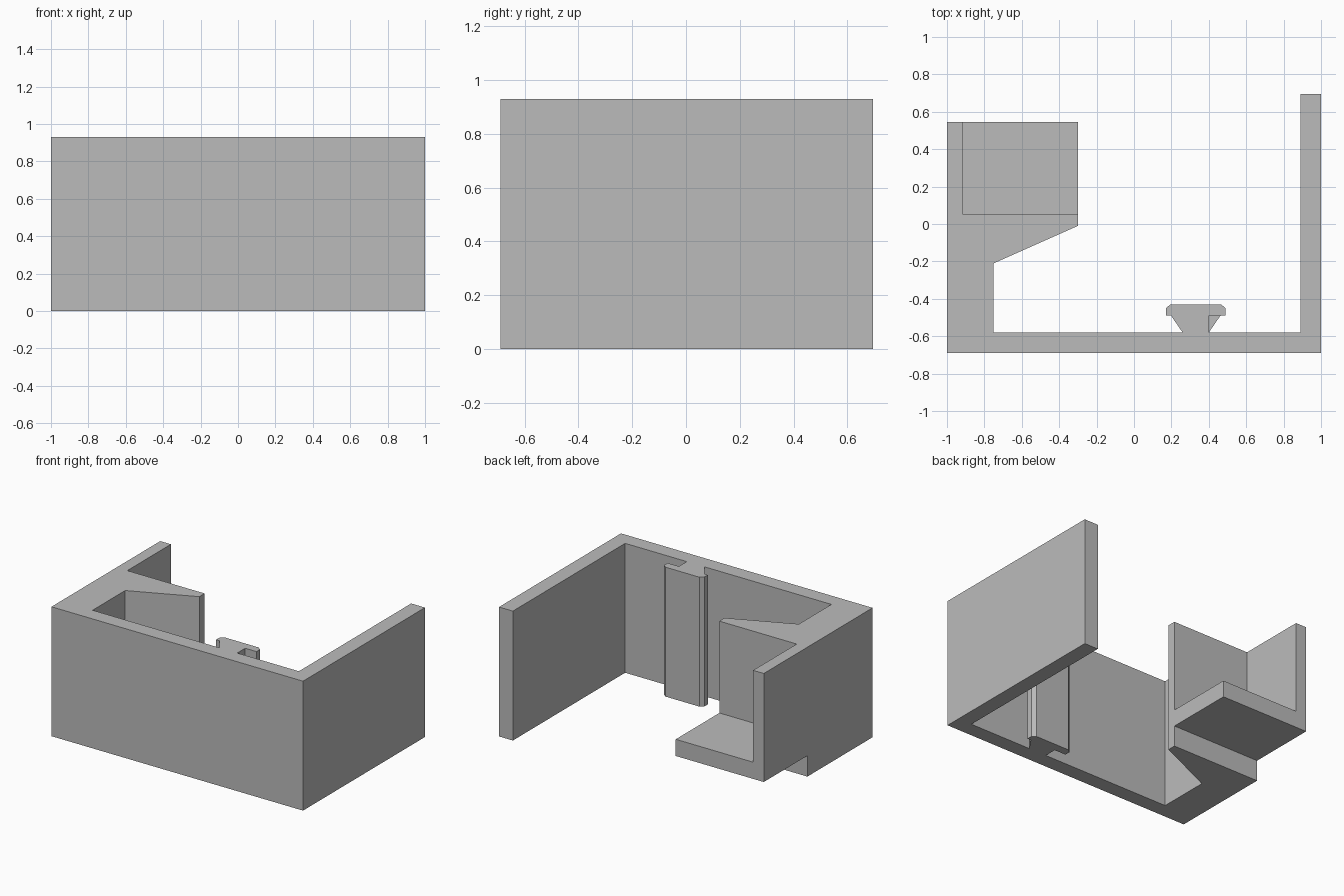
import bpy
import bmesh
from mathutils import Vector

cube = bpy.data.objects.get("Cube")
if cube:
    bpy.data.objects.remove(cube, do_unlink=True)

HEIGHT = 0.93
grey = bpy.data.materials.new("plain grey")
grey.use_nodes = True
grey.diffuse_color = (0.5, 0.5, 0.5, 1)
grey.node_tree.nodes["Principled BSDF"].inputs["Base Color"].default_value = grey.diffuse_color


def prism(name, profile, start, end, axis="Z"):
    """Extrude a flat profile along z (x, y points) or along y (x, z points)."""
    bm = bmesh.new()
    if axis == "Z":
        points = [Vector((a, b, start)) for a, b in profile]
        step = Vector((0, 0, end - start))
    else:
        points = [Vector((a, start, b)) for a, b in profile]
        step = Vector((0, end - start, 0))
    face = bm.faces.new([bm.verts.new(p) for p in points])
    extruded = bmesh.ops.extrude_face_region(bm, geom=[face], use_keep_orig=True)
    moved = [v for v in extruded["geom"] if isinstance(v, bmesh.types.BMVert)]
    bmesh.ops.translate(bm, verts=moved, vec=step)
    bmesh.ops.recalc_face_normals(bm, faces=bm.faces)
    mesh = bpy.data.meshes.new(name)
    bm.to_mesh(mesh)
    bm.free()
    mesh.materials.append(grey)
    obj = bpy.data.objects.new(name, mesh)
    bpy.context.collection.objects.link(obj)
    return obj


# Front wall, long side wall and wedge-shaped side block in one profile
prism("wall_frame", [
    (-1, -0.69), (1, -0.69), (1, 0.695), (0.89, 0.695), (0.89, -0.58),
    (-0.75, -0.58), (-0.75, -0.21), (-0.3, -0.01), (-0.3, 0.05), (-1, 0.05),
], 0, HEIGHT)

# Raised shelf with its upright outer side
prism("shelf_bracket", [
    (-1, 0.15), (-0.3, 0.15), (-0.3, 0.27),
    (-0.915, 0.27), (-0.915, HEIGHT), (-1, HEIGHT),
], 0.05, 0.545, axis="Y")

# Rail on the inside of the front wall: chamfered head
MID = 0.33
prism("rail_head", [
    (MID - 0.16, -0.49), (MID + 0.16, -0.49), (MID + 0.16, -0.45),
    (MID + 0.135, -0.43), (MID - 0.135, -0.43), (MID - 0.16, -0.45),
], 0, HEIGHT)

# Rail neck: flares to one side below and to the other side above
for name, side, low, high in (("rail_neck_lower", 1, 0, HEIGHT / 2),
                              ("rail_neck_upper", -1, HEIGHT / 2, HEIGHT)):
    prism(name, [
        (MID - side * 0.07, -0.58), (MID + side * 0.07, -0.58),
        (MID + side * 0.132, -0.49), (MID - side * 0.07, -0.49),
    ], low, high)
